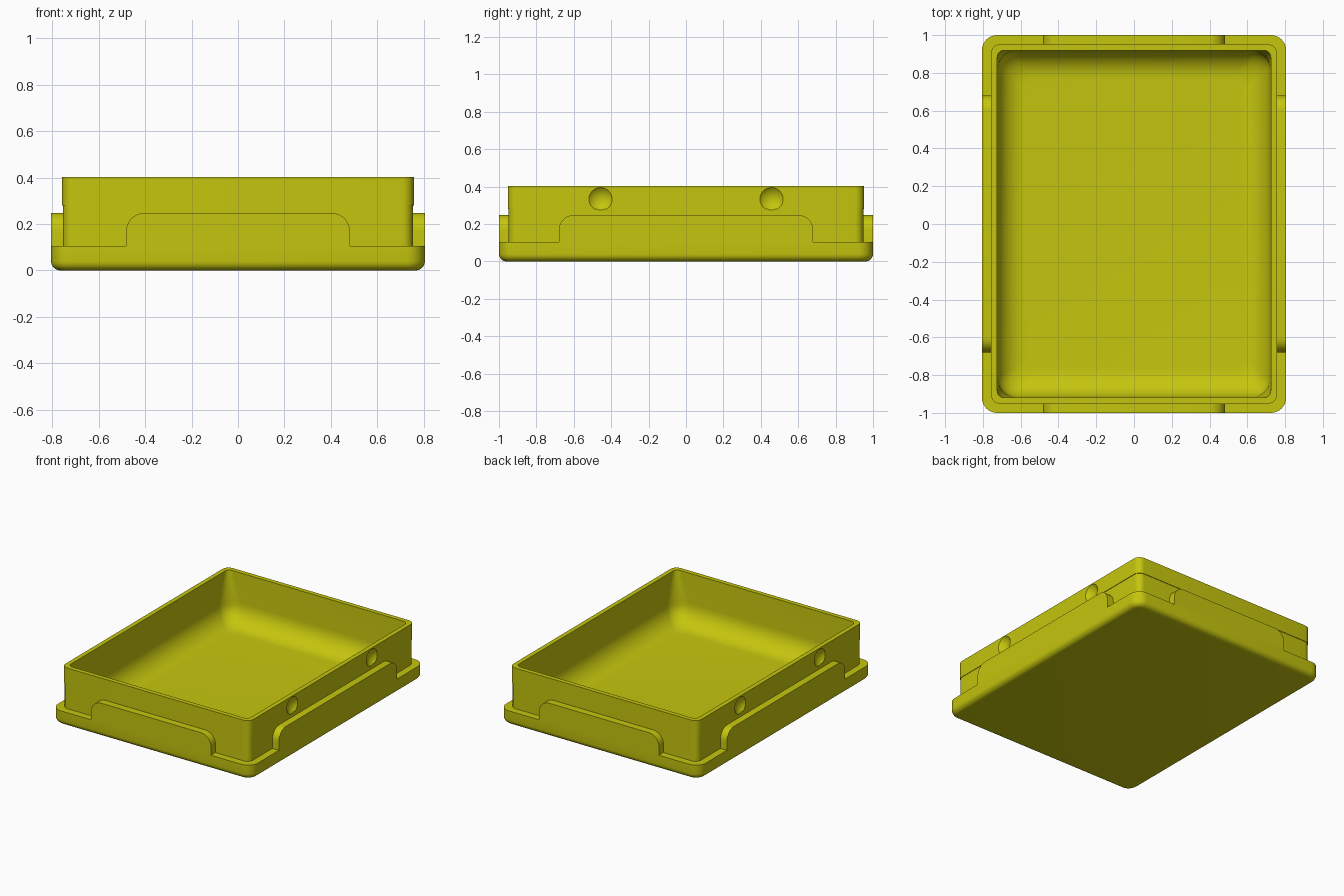
import bpy, bmesh
from math import sin, cos, pi
from mathutils import Vector

cube = bpy.data.objects.get("Cube")
if cube:
    bpy.data.objects.remove(cube)

yellow = bpy.data.materials.new("olive_yellow")
yellow.use_nodes = True
colour = (0.56, 0.56, 0.0045, 1)
yellow.diffuse_color = colour
yellow.node_tree.nodes["Principled BSDF"].inputs["Base Color"].default_value = colour

HALF_X, HALF_Y = 0.805, 1.0      # outer lip
LIP_TOP, TAB_TOP, RIM = 0.105, 0.248, 0.403
FLOOR, FILLET = 0.035, 0.15
WALL_GAP = 0.048                 # lip overhang beyond the wall


def make_object(name, bm):
    bmesh.ops.recalc_face_normals(bm, faces=bm.faces)
    mesh = bpy.data.meshes.new(name)
    bm.to_mesh(mesh)
    bm.free()
    mesh.materials.append(yellow)
    obj = bpy.data.objects.new(name, mesh)
    bpy.context.collection.objects.link(obj)
    return obj


def select_only(obj):
    bpy.ops.object.select_all(action='DESELECT')
    obj.select_set(True)
    bpy.context.view_layer.objects.active = obj


def smooth(obj):
    select_only(obj)
    bpy.ops.object.shade_smooth_by_angle(angle=pi / 6)


def rounded_ring(bm, inset, radius, z, steps=8):
    """Rounded rectangle, inset from the outer lip."""
    verts = []
    cx, cy = HALF_X - inset - radius, HALF_Y - inset - radius
    for q, (sx, sy) in enumerate([(1, 1), (-1, 1), (-1, -1), (1, -1)]):
        for i in range(steps + 1):
            a = (q + i / steps) * pi / 2
            verts.append(bm.verts.new((sx * cx + radius * cos(a),
                                       sy * cy + radius * sin(a), z)))
    return verts


# Tray body: rings run up the outside, over the rim and down the cavity
edge = 0.04
sections = []
for i in range(7):
    a = i / 6 * pi / 2
    inset = edge * (1 - sin(a))
    sections.append((inset, 0.08 - inset, edge * (1 - cos(a))))
sections += [
    (0, 0.08, LIP_TOP),
    (WALL_GAP + 0.004, 0.046, LIP_TOP),
    (WALL_GAP + 0.004, 0.046, 0.28),
    (WALL_GAP, 0.05, 0.28),
    (WALL_GAP, 0.05, RIM),
    (0.081, 0.035, RIM),
]
for i in range(11):
    a = i / 10 * pi / 2
    sections.append((0.081 + FILLET * (1 - cos(a)), 0.11 - 0.05 * i / 10,
                     FLOOR + FILLET * (1 - sin(a))))

bm = bmesh.new()
rings = [rounded_ring(bm, *s) for s in sections]
for low, high in zip(rings, rings[1:]):
    n = len(low)
    for i in range(n):
        j = (i + 1) % n
        bm.faces.new((low[i], low[j], high[j], high[i]))
bm.faces.new(rings[0])
bm.faces.new(rings[-1])
body = make_object("tray_body", bm)

# Shallow round dimples in the two long walls
radius, depth = 0.062, 0.026
ball = (radius ** 2 + depth ** 2) / (2 * depth)
for side in (-1, 1):
    for y in (-0.457, 0.457):
        bm = bmesh.new()
        bmesh.ops.create_uvsphere(bm, u_segments=48, v_segments=32, radius=ball)
        x = side * (HALF_X - WALL_GAP - depth + ball)
        bmesh.ops.translate(bm, verts=bm.verts, vec=Vector((x, y, 0.333)))
        cutter = make_object("dimple_cutter", bm)
        cutter.hide_render = True
        mod = body.modifiers.new("dimple", 'BOOLEAN')
        mod.operation = 'DIFFERENCE'
        mod.solver = 'EXACT'
        mod.object = cutter
        select_only(body)
        bpy.ops.object.modifier_apply(modifier=mod.name)
        bpy.data.objects.remove(cutter)
smooth(body)


def side_tab(name, half_width, reach, along_x, sign):
    """Raised plate with rounded upper corners, flush with the lip."""
    r = 0.08
    profile = [(half_width, LIP_TOP)]
    for k in range(2):
        for i in range(9):
            a = (k + i / 8) * pi / 2
            c = half_width - r if k == 0 else r - half_width
            profile.append((c + r * cos(a), TAB_TOP - r + r * sin(a)))
    profile.append((-half_width, LIP_TOP))
    bm = bmesh.new()
    verts = []
    for u, z in profile:
        d = sign * reach
        verts.append(bm.verts.new((u, d, z) if along_x else (d, u, z)))
    face = bm.faces.new(verts)
    ext = bmesh.ops.extrude_face_region(bm, geom=[face])
    moved = [g for g in ext["geom"] if isinstance(g, bmesh.types.BMVert)]
    inward = -sign * (WALL_GAP + 0.015)
    vec = Vector((0, inward, 0)) if along_x else Vector((inward, 0, 0))
    bmesh.ops.translate(bm, verts=moved, vec=vec)
    smooth(make_object(name, bm))


# Tabs on all four sides
side_tab("front_tab", 0.482, HALF_Y, True, -1)
side_tab("back_tab", 0.482, HALF_Y, True, 1)
side_tab("left_tab", 0.68, HALF_X, False, 1)
side_tab("right_tab", 0.68, HALF_X, False, -1)
